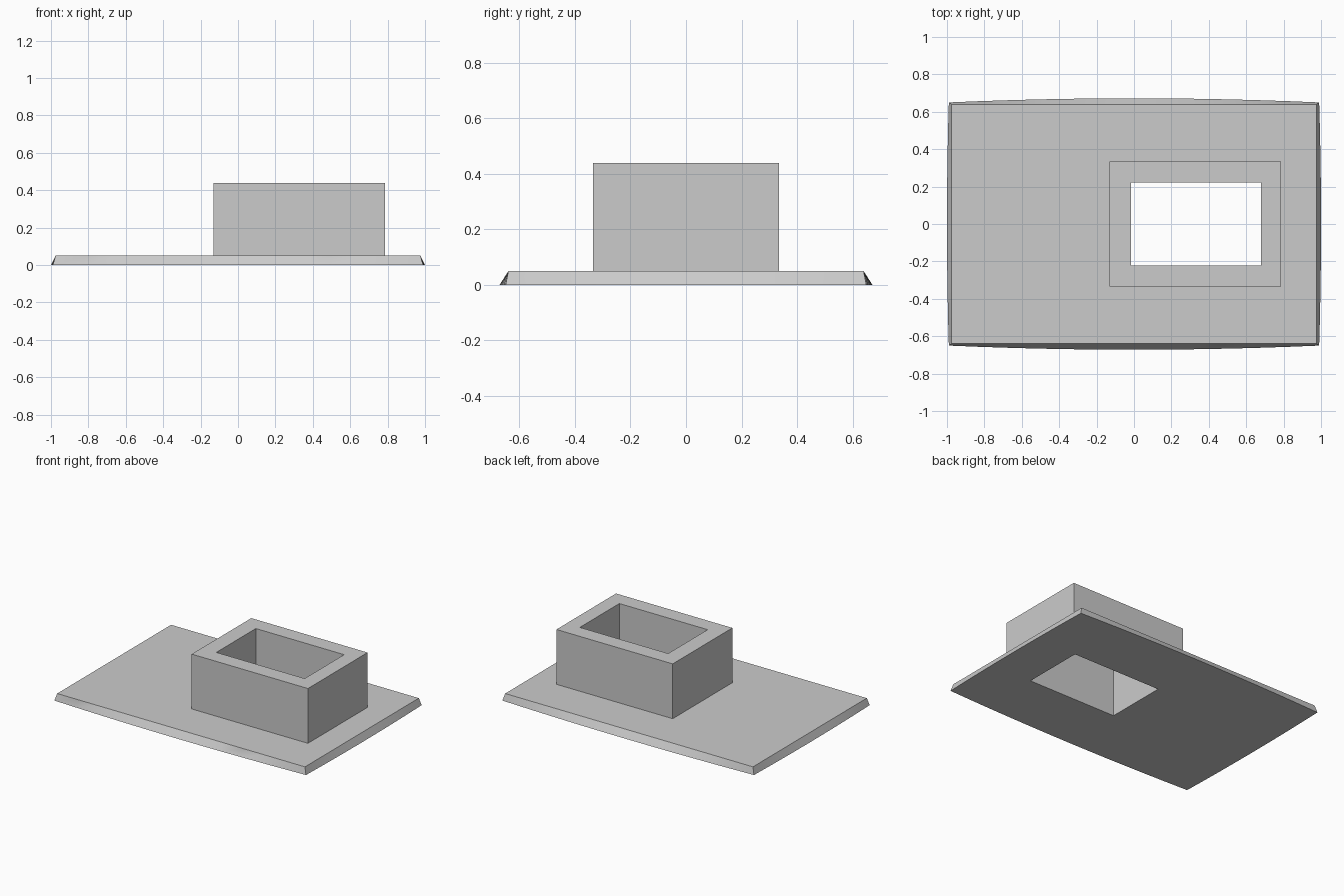
import bpy
import bmesh
from mathutils import Vector

cube = bpy.data.objects.get("Cube")
if cube:
    bpy.data.objects.remove(cube, do_unlink=True)

BASE_TOP, RIM_TOP = 0.05, 0.44
STEPS = 12

grey = bpy.data.materials.new("light_grey")
grey.use_nodes = True
grey.diffuse_color = (0.6, 0.6, 0.6, 1)
grey.node_tree.nodes["Principled BSDF"].inputs["Base Color"].default_value = grey.diffuse_color


def outline(half_x, half_y, bow_x, bow_y, z):
    """Rectangle whose sides swell outwards by bow_x and bow_y."""
    corners = [Vector((sx * half_x, sy * half_y, z))
               for sx, sy in ((-1, -1), (1, -1), (1, 1), (-1, 1))]
    points = []
    for i, start in enumerate(corners):
        end = corners[(i + 1) % 4]
        middle = (start + end) / 2
        direction = Vector((middle.x, middle.y, 0)).normalized()
        bow = bow_x if i % 2 else bow_y
        for k in range(STEPS):
            t = k / STEPS
            points.append(start.lerp(end, t) + direction * bow * 4 * t * (1 - t))
    return points


def rectangle(x0, x1, half_y, z):
    return [(x0, -half_y, z), (x1, -half_y, z), (x1, half_y, z), (x0, half_y, z)]


def add_ring(bm, points):
    verts = [bm.verts.new(p) for p in points]
    edges = [bm.edges.new((v, verts[(i + 1) % len(verts)])) for i, v in enumerate(verts)]
    return verts, edges


def join_rings(bm, lower, upper):
    n = len(lower)
    for i in range(n):
        j = (i + 1) % n
        bm.faces.new((lower[i], lower[j], upper[j], upper[i]))


def fill_between(bm, outer, inner, up):
    bm.normal_update()
    result = bmesh.ops.triangle_fill(bm, edges=outer + inner, use_dissolve=False,
                                     normal=(0, 0, up))
    for item in result["geom"]:
        if isinstance(item, bmesh.types.BMFace):
            item.normal_update()
            if item.normal.z * up < 0:
                item.normal_flip()


def make_object(name, bm):
    mesh = bpy.data.meshes.new(name)
    bm.to_mesh(mesh)
    bm.free()
    obj = bpy.data.objects.new(name, mesh)
    bpy.context.collection.objects.link(obj)
    mesh.materials.append(grey)
    return obj


COLLAR = (-0.13, 0.785, 0.335)
HOLE = (-0.015, 0.68, 0.222)

# Base plate: straight top edge, slightly bowed foot, sloping rim
bm = bmesh.new()
foot, foot_edges = add_ring(bm, outline(0.99, 0.65, 0.01, 0.022, 0))
top, top_edges = add_ring(bm, outline(0.975, 0.64, 0, 0, BASE_TOP))
join_rings(bm, foot, top)
_, seat_edges = add_ring(bm, rectangle(*COLLAR, BASE_TOP))
_, hole_edges = add_ring(bm, rectangle(*HOLE, 0))
fill_between(bm, top_edges, seat_edges, 1)
fill_between(bm, foot_edges, hole_edges, -1)
plate = make_object("base_plate", bm)
bpy.ops.object.select_all(action='DESELECT')
plate.select_set(True)
bpy.context.view_layer.objects.active = plate
bpy.ops.object.shade_smooth_by_angle()

# Rectangular collar: outer wall, flat rim, opening through the plate
bm = bmesh.new()
rings = [add_ring(bm, rectangle(*size, z))[0] for size, z in
         ((COLLAR, BASE_TOP), (COLLAR, RIM_TOP), (HOLE, RIM_TOP), (HOLE, 0))]
for lower, upper in zip(rings, rings[1:]):
    join_rings(bm, lower, upper)
make_object("collar", bm)
